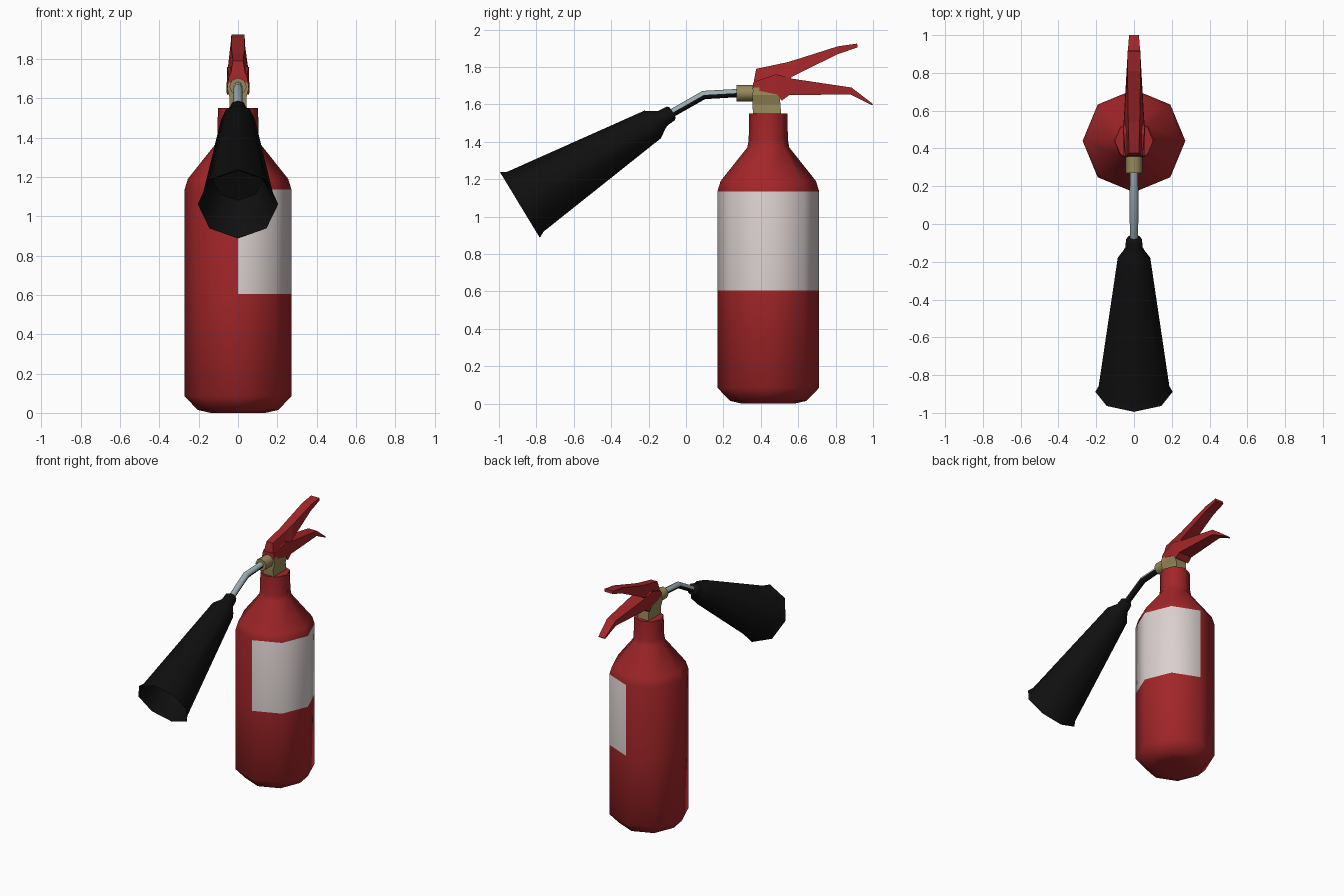
import bpy, bmesh, math
from mathutils import Vector

if "Cube" in bpy.data.objects:
    bpy.data.objects.remove(bpy.data.objects["Cube"])


def material(name, rgb):
    m = bpy.data.materials.new(name)
    m.diffuse_color = (*rgb, 1)
    m.use_nodes = True
    m.node_tree.nodes["Principled BSDF"].inputs["Base Color"].default_value = m.diffuse_color
    return m


RED = material("red paint", (0.36, 0.019, 0.022))
WHITE = material("white label", (0.70, 0.63, 0.62))
BRASS = material("brass", (0.31, 0.25, 0.10))
BLACK = material("black plastic", (0.005, 0.005, 0.005))
STEEL = material("steel", (0.33, 0.41, 0.45))


def skin(name, rings, mats, rule=None, smooth=None):
    """Join equal-length rings of points into a closed, capped shell."""
    bm = bmesh.new()
    loops = [[bm.verts.new(p) for p in ring] for ring in rings]
    n = len(loops[0])
    for a, b in zip(loops, loops[1:]):
        for i in range(n):
            j = (i + 1) % n
            bm.faces.new((a[i], a[j], b[j], b[i]))
    bm.faces.new(loops[0][::-1])
    bm.faces.new(loops[-1])
    bmesh.ops.recalc_face_normals(bm, faces=bm.faces)
    if rule:
        for f in bm.faces:
            f.material_index = rule(f)
    me = bpy.data.meshes.new(name)
    bm.to_mesh(me)
    bm.free()
    ob = bpy.data.objects.new(name, me)
    bpy.context.collection.objects.link(ob)
    for m in mats:
        me.materials.append(m)
    if smooth:
        bpy.ops.object.select_all(action='DESELECT')
        ob.select_set(True)
        bpy.context.view_layer.objects.active = ob
        bpy.ops.object.shade_smooth_by_angle(angle=math.radians(smooth))
    return ob


def circle(centre, axis, r, n=8):
    """Ring of n points around an axis lying in the YZ plane."""
    c, d, u = Vector(centre), Vector(axis).normalized(), Vector((1, 0, 0))
    v = d.cross(u)
    return [c + r * (math.cos(t) * u + math.sin(t) * v)
            for t in (2 * math.pi * i / n for i in range(n))]


def lathe(name, origin, axis, profile, mats, rule=None, smooth=50):
    o, d = Vector(origin), Vector(axis).normalized()
    return skin(name, [circle(o + d * t, d, r) for t, r in profile], mats, rule, smooth)


def bar(name, stations, mats):
    """Lengthwise bar: (y_top, z_top, half_top, y_bottom, z_bottom, half_bottom)."""
    return skin(name, [[(-wt, yt, zt), (wt, yt, zt), (wb, yb, zb), (-wb, yb, zb)]
                       for yt, zt, wt, yb, zb, wb in stations], mats)


# cylinder, with the label on the +x half of one band
def label_rule(f):
    c = f.calc_center_median()
    return 1 if c.x > 0.02 and 0.6 < c.z < 1.13 else 0


lathe("cylinder_body", (0, 0.44, 0), (0, 0, 1),
      [(0.0, 0.14), (0.015, 0.205), (0.085, 0.272), (0.605, 0.272), (1.135, 0.272),
       (1.19, 0.255), (1.37, 0.112), (1.41, 0.105), (1.55, 0.102)],
      [RED, WHITE], label_rule)

# brass valve block and outlet
skin("valve_block", [[(-w, y0, z), (w, y0, z), (w, y1, z), (-w, y1, z)]
                     for z, w, y0, y1 in [(1.53, 0.046, 0.36, 0.51), (1.60, 0.042, 0.355, 0.505),
                                          (1.65, 0.055, 0.355, 0.50), (1.69, 0.05, 0.36, 0.48)]],
     [BRASS])
lathe("valve_outlet", (0, 0.27, 1.66), (0, 1, 0), [(0, 0.044), (0.10, 0.044)], [BRASS])

# squeeze lever and carrying handle
bar("squeeze_lever", [(0.375, 1.79, 0.026, 0.355, 1.68, 0.045),
                      (0.54, 1.825, 0.03, 0.48, 1.67, 0.057),
                      (0.60, 1.843, 0.032, 0.57, 1.75, 0.052),
                      (0.81, 1.91, 0.034, 0.81, 1.868, 0.036),
                      (0.915, 1.925, 0.034, 0.918, 1.905, 0.034)], [RED])
bar("carry_handle", [(0.36, 1.72, 0.045, 0.356, 1.68, 0.05),
                     (0.48, 1.76, 0.055, 0.487, 1.653, 0.058),
                     (0.50, 1.757, 0.055, 0.512, 1.62, 0.057),
                     (0.57, 1.737, 0.052, 0.553, 1.65, 0.054),
                     (0.885, 1.69, 0.035, 0.88, 1.653, 0.035),
                     (1.0, 1.602, 0.026, 0.995, 1.595, 0.026)], [RED])

# bent discharge pipe, black along its underside
skin("discharge_pipe", [circle((0, 0.30, 1.662), (0, -1, 0), 0.022),
                        circle((0, 0.095, 1.65), (0, -1, -0.3), 0.023),
                        circle((0, -0.09, 1.545), (0, -0.855, -0.519), 0.022)],
     [STEEL, BLACK], lambda f: 1 if f.normal.z < -0.1 else 0, 50)

# discharge horn with hollow mouth
lathe("discharge_horn", (0, -0.888, 1.062), (0, 0.855, 0.519),
      [(0.25, 0.13), (0.035, 0.178), (0.0, 0.205), (0.035, 0.187), (0.83, 0.086),
       (0.875, 0.056), (0.895, 0.046), (0.945, 0.042), (0.955, 0.03)], [BLACK])
